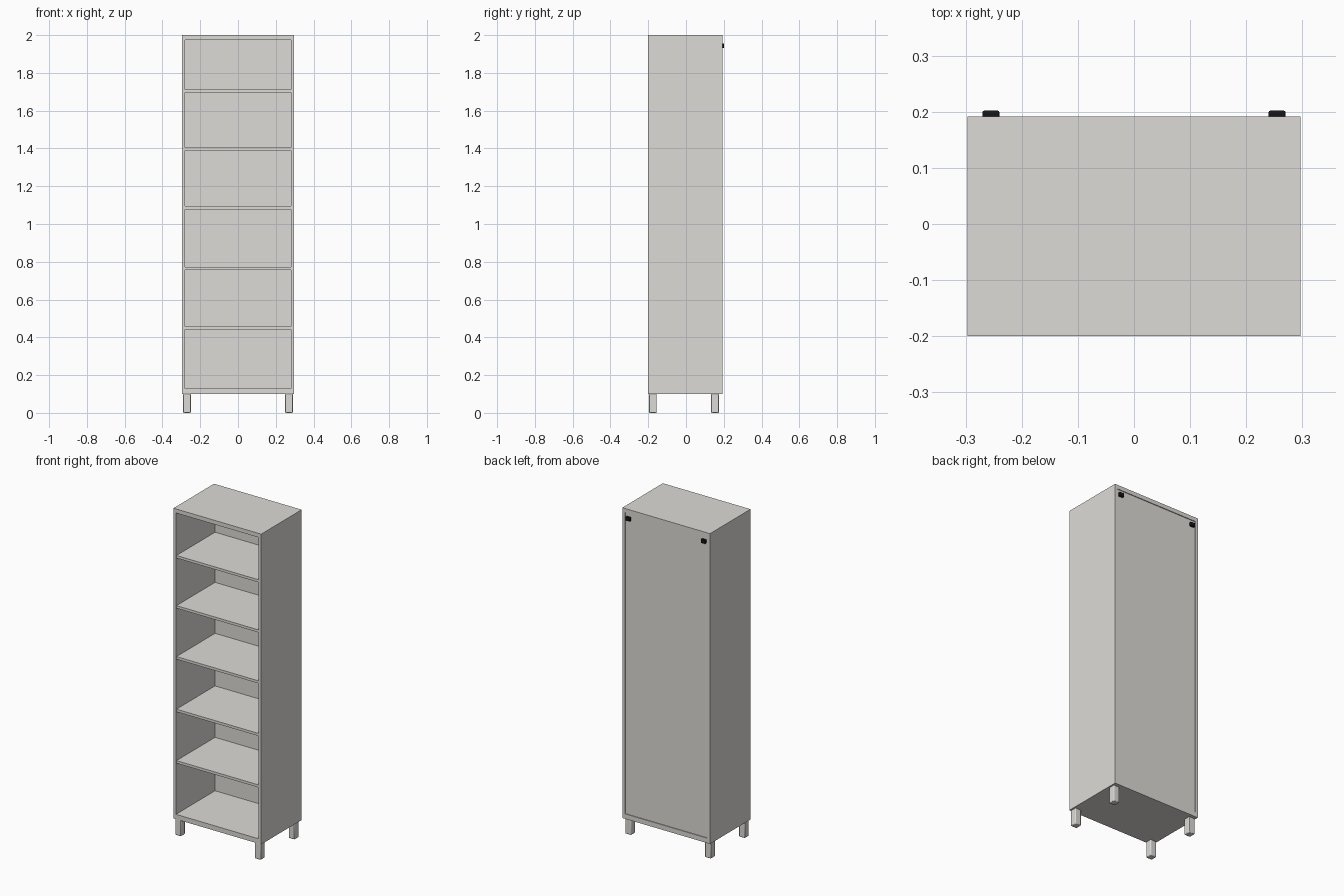
import bpy, math

if "Cube" in bpy.data.objects:
    bpy.data.objects.remove(bpy.data.objects["Cube"])


def material(name, rgb):
    m = bpy.data.materials.new(name)
    m.diffuse_color = (*rgb, 1)
    m.use_nodes = True
    m.node_tree.nodes["Principled BSDF"].inputs["Base Color"].default_value = m.diffuse_color
    return m


WHITE = material("warm_white", (0.72, 0.71, 0.68))
BLACK = material("black", (0.008, 0.008, 0.01))


def box(name, x, y, z, mat=WHITE, bevel=0.0):
    """Box given as (min, max) ranges on each axis."""
    r = (x, y, z)
    bpy.ops.mesh.primitive_cube_add(size=1, location=[(a + b) / 2 for a, b in r])
    o = bpy.context.object
    o.name = name
    o.scale = [b - a for a, b in r]
    bpy.ops.object.transform_apply(location=False, rotation=False, scale=True)
    o.data.materials.append(mat)
    if bevel:
        b = o.modifiers.new("soft_edges", 'BEVEL')
        b.width, b.segments = bevel, 2
        bpy.ops.object.shade_smooth_by_angle()
    return o


W, INNER = 0.297, 0.28           # outer and inner half width
FRONT, BACK = -0.2, 0.192
BOTTOM, TOP = 0.10, 2.0

# Carcass: sides, top, bottom and recessed back
for side, s in (("left", -1), ("right", 1)):
    box(side + "_side", sorted((s * INNER, s * W)), (FRONT, BACK), (BOTTOM, TOP))
box("top_panel", (-INNER, INNER), (FRONT, BACK), (1.975, TOP))
box("bottom_panel", (-INNER, INNER), (FRONT, BACK), (BOTTOM, 0.13))
box("back_panel", (-INNER, INNER), (0.178, 0.187), (0.13, 1.975))

# Shelves
for i, z in enumerate((0.449, 0.764, 1.086, 1.398, 1.705)):
    box(f"shelf_{i + 1}", (-INNER, INNER), (-0.195, 0.178), (z - 0.008, z + 0.008))

# Legs and wall fixings, mirrored left and right
for side, s in (("left", -1), ("right", 1)):
    x = sorted((s * 0.25, s * 0.29))
    box(side + "_front_leg", x, (-0.195, -0.155), (0, BOTTOM), bevel=0.004)
    box(side + "_back_leg", x, (0.132, 0.174), (0, BOTTOM), bevel=0.004)
    cx = s * 0.255
    box(side + "_wall_bracket", (cx - 0.015, cx + 0.015), (0.187, 0.202),
        (1.932, 1.956), BLACK, bevel=0.003)
    # screw head inside the cabinet
    bpy.ops.mesh.primitive_cylinder_add(vertices=16, radius=0.009, depth=0.004,
                                        location=(cx, 0.177, 1.944),
                                        rotation=(math.pi / 2, 0, 0))
    screw = bpy.context.object
    screw.name = side + "_screw_head"
    screw.data.materials.append(WHITE)
    bpy.ops.object.shade_smooth_by_angle()
